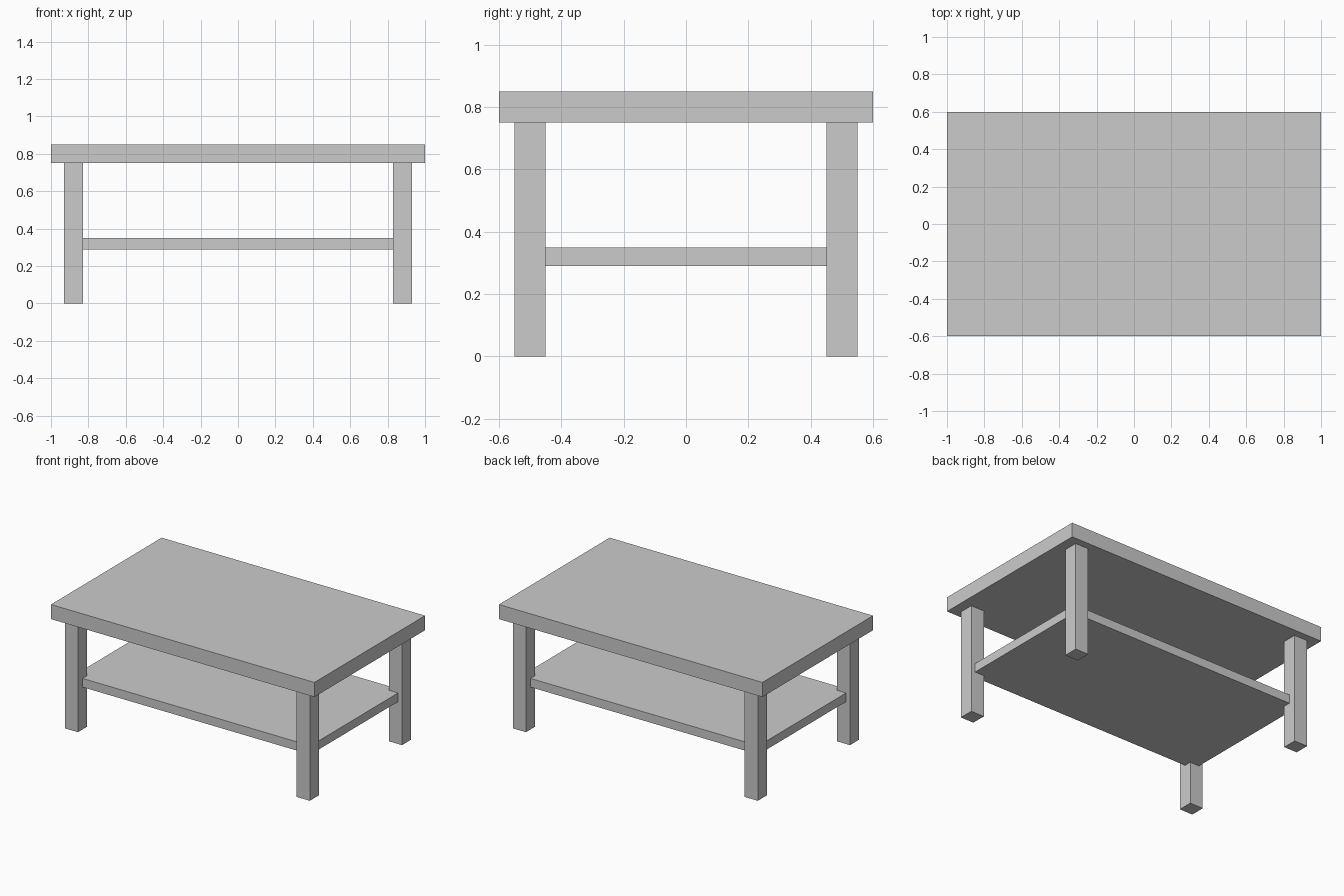
import bpy

if "Cube" in bpy.data.objects:
    bpy.data.objects.remove(bpy.data.objects["Cube"])


def box(name, x, y, z):
    """Axis-aligned box from (min, max) ranges, with unscaled mesh data."""
    size = [b - a for a, b in (x, y, z)]
    center = [(a + b) / 2 for a, b in (x, y, z)]
    bpy.ops.mesh.primitive_cube_add(size=1, location=center)
    obj = bpy.context.object
    obj.name = name
    for v in obj.data.vertices:
        v.co = [c * s for c, s in zip(v.co, size)]
    return obj


# Table top
box("table_top", (-1.0, 1.0), (-0.6, 0.6), (0.75, 0.85))

# Lower shelf, its corners let into the legs
box("lower_shelf", (-0.9, 0.9), (-0.5, 0.5), (0.29, 0.35))

# Four square legs
LEG_X, LEG_Y, HALF = 0.88, 0.5, 0.05
for sy, depth in ((-1, "front"), (1, "back")):
    for sx, side in ((-1, "left"), (1, "right")):
        cx, cy = sx * LEG_X, sy * LEG_Y
        box(f"{depth}_{side}_leg", (cx - HALF, cx + HALF), (cy - HALF, cy + HALF), (0, 0.75))
